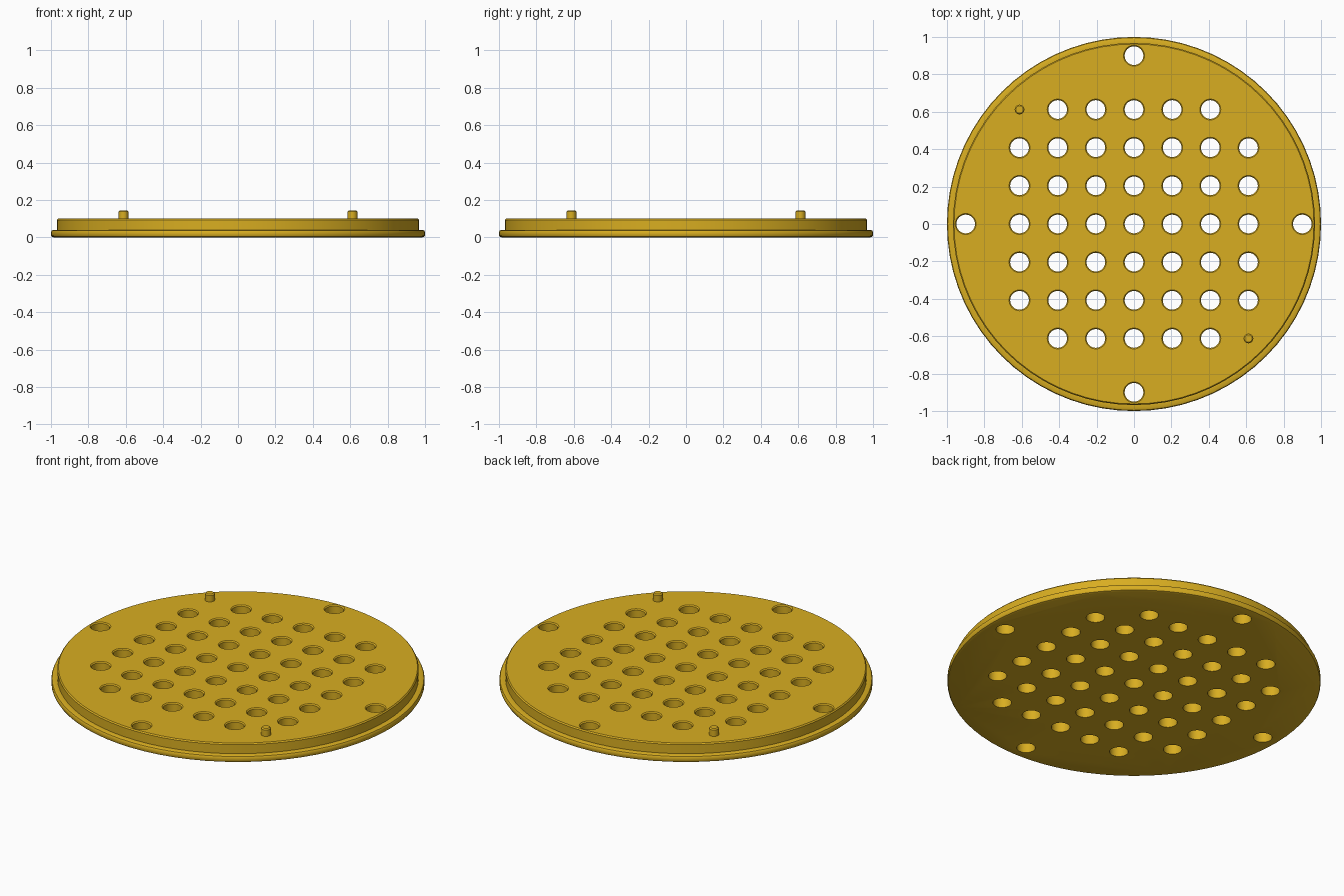
import bpy, bmesh, math

if "Cube" in bpy.data.objects:
    bpy.data.objects.remove(bpy.data.objects["Cube"])


def lathe(bm, profile, cx=0, cy=0, segs=32):
    """Closed solid of revolution from (radius, z) points, bottom to top."""
    rings = [[bm.verts.new((cx + r * math.cos(2 * math.pi * i / segs),
                            cy + r * math.sin(2 * math.pi * i / segs), z))
              for i in range(segs)] for r, z in profile]
    for a, b in zip(rings, rings[1:]):
        for i in range(segs):
            j = (i + 1) % segs
            bm.faces.new((a[i], a[j], b[j], b[i]))
    bm.faces.new(rings[0][::-1])
    bm.faces.new(rings[-1])


def make(name, profile, spots=((0, 0),), segs=32):
    bm = bmesh.new()
    for x, y in spots:
        lathe(bm, profile, x, y, segs)
    mesh = bpy.data.meshes.new(name)
    bm.to_mesh(mesh)
    bm.free()
    obj = bpy.data.objects.new(name, mesh)
    bpy.context.collection.objects.link(obj)
    return obj


def finish(obj):
    bpy.ops.object.select_all(action='DESELECT')
    obj.select_set(True)
    bpy.context.view_layer.objects.active = obj
    for mod in list(obj.modifiers):
        bpy.ops.object.modifier_apply(modifier=mod.name)
    bpy.ops.object.shade_smooth_by_angle(angle=math.radians(30))
    obj.data.materials.clear()
    obj.data.materials.append(gold)


gold = bpy.data.materials.new("gold")
gold.diffuse_color = (0.69, 0.42, 0.015, 1)
gold.use_nodes = True
gold.node_tree.nodes["Principled BSDF"].inputs["Base Color"].default_value = gold.diffuse_color
STEP, TOP = 0.204, 0.1

# Stepped round plate with a rounded flange
plate = make("plate", [(0.986, 0), (0.996, 0.004), (1.0, 0.011), (1.0, 0.029),
                       (0.996, 0.036), (0.986, 0.04), (0.968, 0.04),
                       (0.968, 0.093), (0.962, TOP)], segs=72)

# Hole positions: 7 x 7 grid without corners, plus four near the rim
holes = [(i * STEP, j * STEP) for i in range(-3, 4) for j in range(-3, 4)
         if abs(i) + abs(j) < 6]
holes += [(0.9, 0), (-0.9, 0), (0, 0.9), (0, -0.9)]
cutter = make("hole_cutter", [(0.05, -0.05), (0.05, TOP - 0.006),
                              (0.056, TOP), (0.056, TOP + 0.05)], holes)
cutter.hide_render = True
mod = plate.modifiers.new("holes", 'BOOLEAN')
mod.operation = 'DIFFERENCE'
mod.solver = 'EXACT'
mod.object = cutter
finish(plate)
bpy.data.objects.remove(cutter)

# Locating pegs at two opposite grid corners
for name, s in (("peg_back_left", -1), ("peg_front_right", 1)):
    finish(make(name, [(0.026, TOP - 0.02), (0.026, 0.138), (0.02, 0.144)],
                [(s * 3 * STEP, -s * 3 * STEP)], 24))
